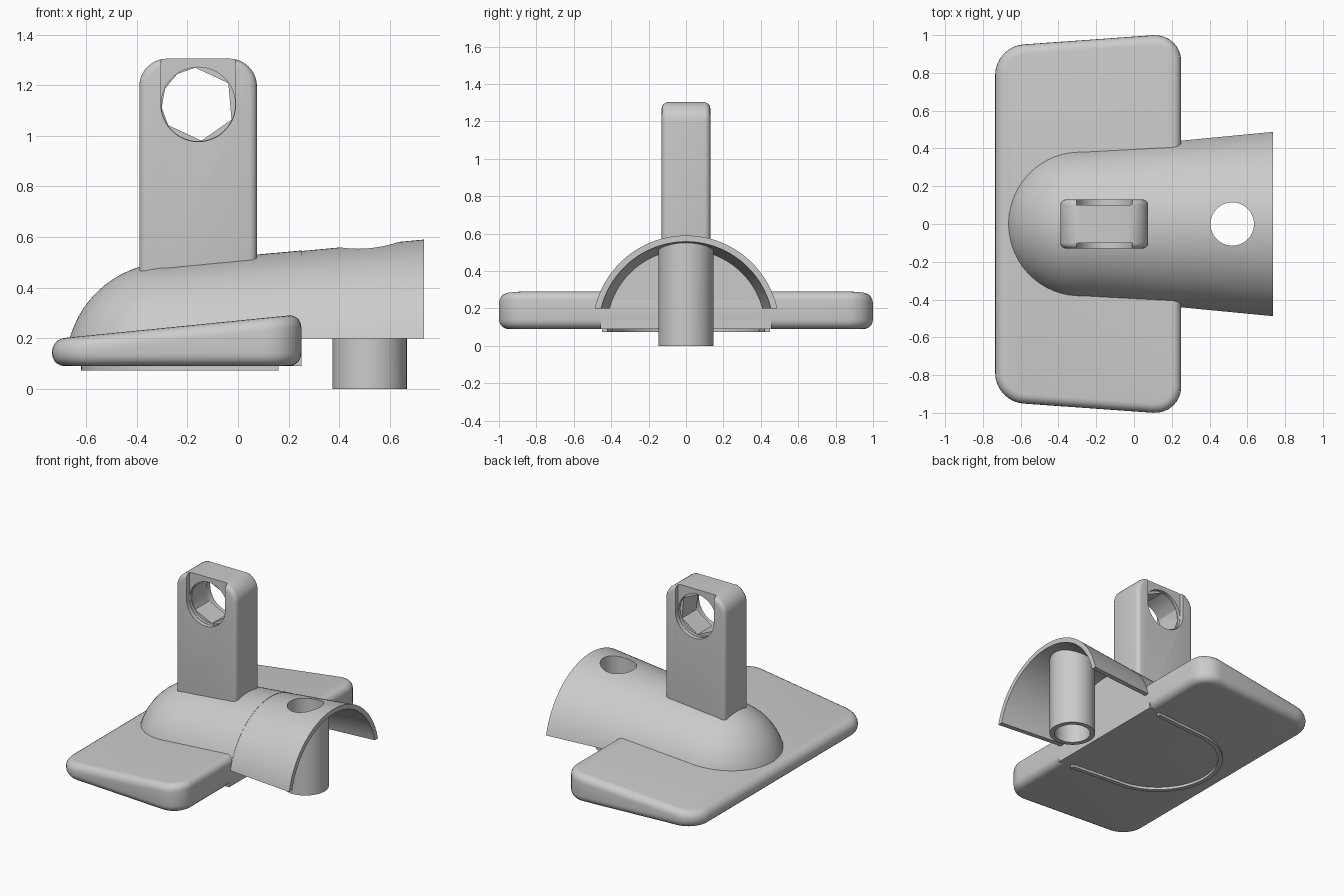
import bpy, bmesh
from math import sin, cos, pi, asin, sqrt, radians

if "Cube" in bpy.data.objects:
    bpy.data.objects.remove(bpy.data.objects["Cube"])

GREY = (0.6, 0.6, 0.6, 1)
mat = bpy.data.materials.new("plain grey")
mat.use_nodes = True
mat.diffuse_color = GREY
mat.node_tree.nodes["Principled BSDF"].inputs["Base Color"].default_value = GREY

BASE = 0.09           # underside of the foot plate, axis height of the hood
FRONT, WALL, END = -0.27, 0.25, 0.735
TUBE_X = 0.52


def hood_radius(x):
    return 0.41 + 0.09 * (x - FRONT) / (END - FRONT)


def make(name, bm):
    bmesh.ops.remove_doubles(bm, verts=bm.verts, dist=1e-5)
    bmesh.ops.recalc_face_normals(bm, faces=bm.faces)
    mesh = bpy.data.meshes.new(name)
    bm.to_mesh(mesh)
    bm.free()
    mesh.materials.append(mat)
    ob = bpy.data.objects.new(name, mesh)
    bpy.context.collection.objects.link(ob)
    return ob


def prism(name, points, axis, lo, hi):
    """Extrude a 2D outline along y (outline in x, z) or z (outline in x, y)."""
    bm = bmesh.new()
    place = (lambda p, h: (p[0], h, p[1])) if axis == "y" else (lambda p, h: (p[0], p[1], h))
    a = [bm.verts.new(place(p, lo)) for p in points]
    b = [bm.verts.new(place(p, hi)) for p in points]
    bm.faces.new(a)
    bm.faces.new(b)
    for i in range(len(points)):
        j = (i + 1) % len(points)
        bm.faces.new((a[i], a[j], b[j], b[i]))
    return make(name, bm)


def arc(cx, cy, r, start, end, n):
    return [(cx + r * cos(radians(start + (end - start) * i / n)),
             cy + r * sin(radians(start + (end - start) * i / n))) for i in range(n + 1)]


def arch(name, profile, rise, n=64):
    """Sweep a closed (x, radius) profile over the axis, stopping at a flat height."""
    bm = bmesh.new()
    rings = []
    for x, r in profile:
        low = asin(rise / r) if r > rise else 0
        angles = [low + (pi - 2 * low) * i / n for i in range(n + 1)]
        rings.append([bm.verts.new((x, r * cos(t), BASE + r * sin(t))) for t in angles])
    for k, ring in enumerate(rings):
        nxt = rings[(k + 1) % len(rings)]
        for i in range(n):
            bm.faces.new((ring[i], ring[i + 1], nxt[i + 1], nxt[i]))
    bm.faces.new([r[0] for r in rings])
    bm.faces.new([r[-1] for r in rings])
    return make(name, bm)


def apply_modifier(ob, kind, **settings):
    mod = ob.modifiers.new(kind.lower(), kind)
    for key, value in settings.items():
        setattr(mod, key, value)
    bpy.context.view_layer.objects.active = ob
    bpy.ops.object.modifier_apply(modifier=mod.name)


def cut(ob, cutter):
    cutter.hide_render = True
    apply_modifier(ob, "BOOLEAN", operation="DIFFERENCE", solver="EXACT", object=cutter)
    bpy.data.objects.remove(cutter)


# Foot plate: rounded outline, sloping top, soft rims
bm = bmesh.new()
corners = [(-0.735, -0.94), (WALL, -1.01), (WALL, 1.01), (-0.735, 0.94)]
bottom = [bm.verts.new((x, y, BASE)) for x, y in corners]
top = [bm.verts.new((x, y, 0.2 + 0.1 * (x + 0.7))) for x, y in corners]
bm.faces.new(bottom)
bm.faces.new(top)
for i in range(4):
    j = (i + 1) % 4
    bm.faces.new((bottom[i], bottom[j], top[j], top[i]))
uprights = [e for e in bm.edges if abs(e.verts[0].co.y - e.verts[1].co.y) < 1e-4
            and abs(e.verts[0].co.x - e.verts[1].co.x) < 1e-4]
bmesh.ops.bevel(bm, geom=uprights, offset=0.15, segments=8, profile=0.5, affect="EDGES")
plate = make("foot_plate", bm)
apply_modifier(plate, "BEVEL", width=0.05, segments=5, limit_method="ANGLE", angle_limit=radians(40))

# Solid domed body under the post
dome = [(FRONT - 0.41 * cos(t), 0.41 * sin(t)) for t in [pi / 2 * i / 16 for i in range(17)]]
dome[0] = (dome[0][0], 0.0005)
body = arch("domed_body", dome + [(WALL, hood_radius(WALL)), (WALL, 0.0005)], 0)

# Open rear hood with a drain hole
T = 0.033
start = WALL - 0.02
hood = arch("rear_hood", [(start, hood_radius(start) - 0.002), (END, hood_radius(END)),
                          (END, hood_radius(END) - T), (start, hood_radius(start) - T)], 0.11)
cut(hood, prism("hole_cutter", arc(TUBE_X, 0, 0.115, 0, 352.5, 47), "z", 0.3, 0.8))

# Vertical tube meeting the hood's underside
bm = bmesh.new()
n = 48
loops = []
for r, is_top in ((0.147, False), (0.147, True), (0.115, True), (0.115, False)):
    loop = []
    for i in range(n):
        x, y = TUBE_X + r * cos(2 * pi * i / n), r * sin(2 * pi * i / n)
        z = BASE + sqrt(hood_radius(x) ** 2 - y * y) - 0.015 if is_top else 0
        loop.append(bm.verts.new((x, y, z)))
    loops.append(loop)
for k in range(4):
    a, b = loops[k], loops[(k + 1) % 4]
    for i in range(n):
        j = (i + 1) % n
        bm.faces.new((a[i], a[j], b[j], b[i]))
tube = make("drain_tube", bm)

# U-shaped rib under the plate
outer = [(0.16, 0.45)] + arc(-0.2, 0, 0.42, 90, 270, 32) + [(0.16, -0.45)]
inner = [(0.16, 0.42)] + arc(-0.2, 0, 0.39, 90, 270, 32) + [(0.16, -0.42)]
rib = prism("underside_rib", outer + inner[::-1], "z", 0.073, 0.1)

# Upright post with rounded shoulders
L, R, TOP, CX, CZ = -0.39, 0.075, 1.305, -0.157, 1.125
outline = [(L, 0.2), (R, 0.2)] + arc(R - 0.11, TOP - 0.11, 0.11, 0, 90, 10) \
    + arc(L + 0.11, TOP - 0.11, 0.11, 90, 180, 10)
post = prism("post", outline, "y", -0.13, 0.13)
apply_modifier(post, "BEVEL", width=0.03, segments=4, limit_method="ANGLE", angle_limit=radians(40))

# Recess open at the top on both sides, round seat, faceted through hole
slot = arc(CX, CZ, 0.148, 180, 360, 24) + [(CX + 0.148, 1.5), (CX - 0.148, 1.5)]
for side in (-1, 1):
    cut(post, prism("slot_cutter", slot, "y", side * 0.1, side * 0.3))
    cut(post, prism("seat_cutter", arc(CX, CZ, 0.146, 0, 352.5, 47), "y", side * 0.08, side * 0.2))
facets = [35, 95, 125, 155, 185, 215, 275, 335]
cut(post, prism("bore_cutter", [(CX + 0.145 * cos(radians(a)), CZ + 0.145 * sin(radians(a)))
                                for a in facets], "y", -0.3, 0.3))

# Smooth shading with crisp edges
bpy.ops.object.select_all(action="DESELECT")
for ob in (plate, body, hood, tube, rib, post):
    ob.select_set(True)
    bpy.context.view_layer.objects.active = ob
bpy.ops.object.shade_smooth_by_angle(angle=radians(30))
